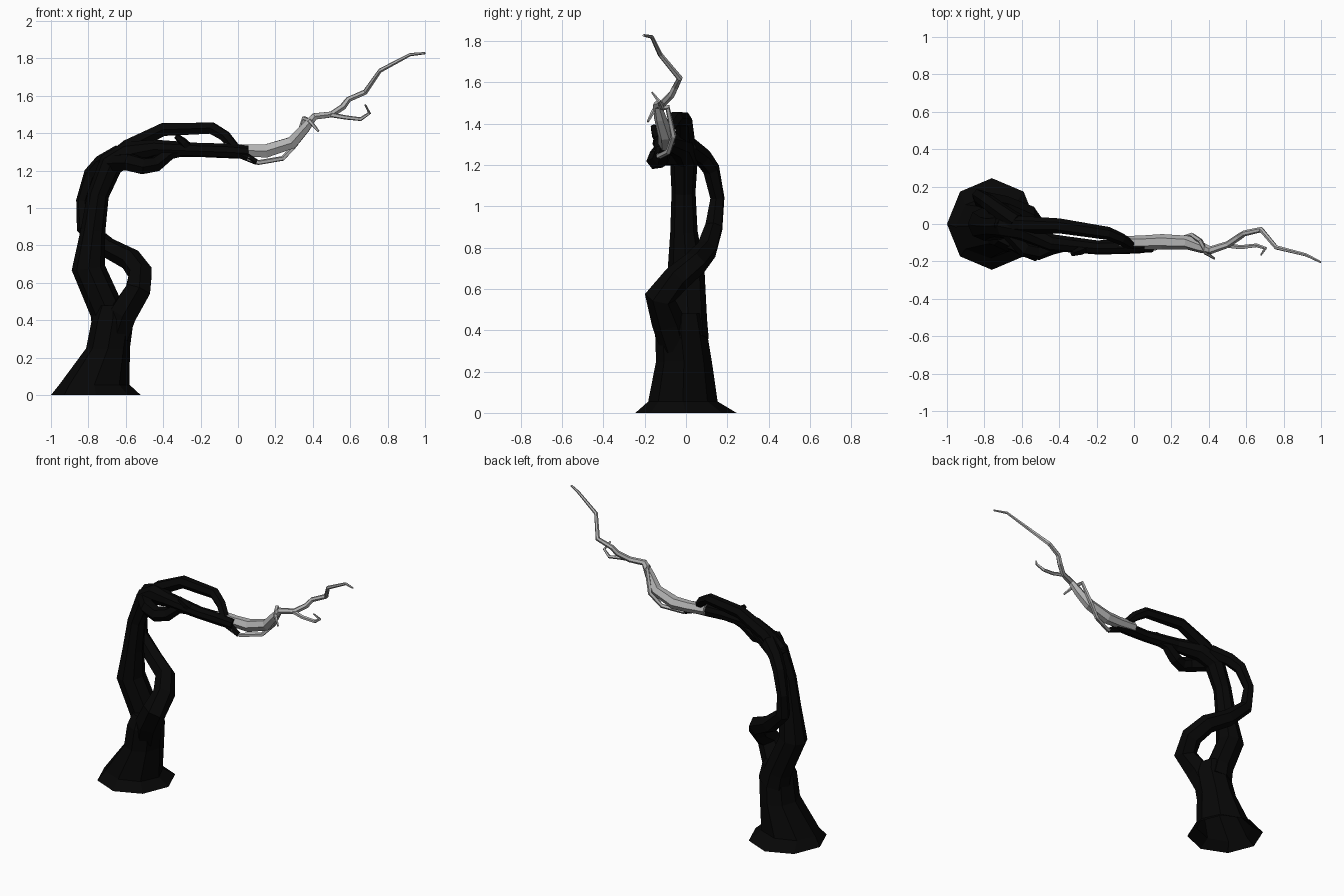
import bpy
import bmesh
from math import cos, sin, tau
from mathutils import Vector

old = bpy.data.objects.get("Cube")
if old:
    bpy.data.objects.remove(old)


def make_material(name, value):
    mat = bpy.data.materials.new(name)
    mat.use_nodes = True
    colour = (value, value, value, 1)
    mat.diffuse_color = colour
    bsdf = mat.node_tree.nodes["Principled BSDF"]
    bsdf.inputs["Base Color"].default_value = colour
    bsdf.inputs["Roughness"].default_value = 0.9
    return mat


bark = make_material("charred black bark", 0.002)
dead_wood = make_material("bare grey wood", 0.45)


def loft(name, rings, mat, open_start=False):
    """Join equal rings of points with quads and cap the ends."""
    bm = bmesh.new()
    loops = [[bm.verts.new(p) for p in ring] for ring in rings]
    count = len(loops[0])
    for low, high in zip(loops, loops[1:]):
        for i in range(count):
            j = (i + 1) % count
            bm.faces.new((low[i], low[j], high[j], high[i]))
    if not open_start:
        bm.faces.new(loops[0][::-1])
    bm.faces.new(loops[-1])
    bmesh.ops.recalc_face_normals(bm, faces=bm.faces)
    mesh = bpy.data.meshes.new(name)
    bm.to_mesh(mesh)
    bm.free()
    mesh.materials.append(mat)
    obj = bpy.data.objects.new(name, mesh)
    bpy.context.scene.collection.objects.link(obj)
    return obj


def limb(name, path, mat, sides=6):
    """Sweep a polygon along (x, y, z, radius) points without twisting."""
    points = [Vector(p[:3]) for p in path]
    last = len(points) - 1
    side = Vector((0, 1, 0))
    rings = []
    for i, (centre, p) in enumerate(zip(points, path)):
        ahead = (points[min(i + 1, last)] - centre).normalized()
        behind = (centre - points[max(i - 1, 0)]).normalized()
        tangent = (ahead + behind).normalized()
        side = (side - tangent * side.dot(tangent)).normalized()
        other = tangent.cross(side)
        rings.append([centre + p[3] * (side * cos(tau * k / sides) + other * sin(tau * k / sides))
                      for k in range(sides)])
    return loft(name, rings, mat)


# Flared octagonal stump, open below: centre x, centre y, height, x radius, y radius
stump = [
    (-.76, 0, 0, .24, .245),
    (-.768, -.015, .055, .188, .168),
    (-.695, -.01, .25, .117, .135),
    (-.67, -.025, .4, .112, .125),
    (-.665, -.02, .48, .085, .1),
]
loft("stump", [[(x + rx * cos(tau * k / 8), y + ry * sin(tau * k / 8), z) for k in range(8)]
               for x, y, z, rx, ry in stump], bark, open_start=True)

# Main trunk, bending over into the long horizontal limb
limb("trunk", [
    (-.68, .01, .36, .1),
    (-.7, .01, .45, .092),
    (-.8, 0, .68, .09),
    (-.775, -.01, .88, .066),
    (-.748, -.012, 1.07, .058),
    (-.68, -.01, 1.235, .068),
    (-.58, -.03, 1.295, .064),
    (-.44, -.1, 1.32, .046),
    (-.2, -.125, 1.31, .038),
    (-.07, -.122, 1.306, .04),
    (.055, -.12, 1.298, .036),
], bark, 8)

# Second stem that winds behind the trunk and rejoins at the bend
limb("winding_stem", [
    (-.65, -.05, .32, .075),
    (-.61, -.085, .44, .082),
    (-.535, -.125, .56, .076),
    (-.52, -.045, .65, .068),
    (-.575, .045, .725, .062),
    (-.7, .1, .79, .055),
    (-.82, .135, .9, .046),
    (-.83, .152, 1.04, .036),
    (-.785, .122, 1.18, .042),
    (-.73, .08, 1.24, .044),
    (-.63, .01, 1.29, .05),
], bark)

# Arched strand above the limb
limb("arched_strand", [
    (-.72, .005, 1.22, .045),
    (-.59, -.005, 1.325, .047),
    (-.4, -.01, 1.42, .04),
    (-.14, -.05, 1.427, .035),
    (-.07, -.08, 1.385, .032),
    (.01, -.13, 1.29, .027),
    (.1, -.135, 1.245, .016),
], bark)

# Sagging strand and its knot below the limb
limb("sagging_strand", [
    (-.68, -.02, 1.24, .05),
    (-.58, -.13, 1.245, .05),
    (-.51, -.145, 1.225, .048),
    (-.44, -.12, 1.235, .044),
    (-.36, -.11, 1.295, .036),
    (-.27, -.12, 1.31, .03),
], bark)
limb("broken_stub", [
    (-.25, -.12, 1.31, .026),
    (-.29, -.145, 1.35, .024),
    (-.33, -.158, 1.385, .016),
], bark, 5)

# Bare grey limb running out to the tip
limb("bare_limb", [
    (-.08, -.1, 1.318, .034),
    (.05, -.098, 1.307, .037),
    (.15, -.095, 1.305, .041),
    (.29, -.1, 1.35, .037),
    (.36, -.125, 1.43, .03),
    (.41, -.14, 1.49, .021),
    (.5, -.11, 1.5, .018),
    (.56, -.07, 1.54, .018),
    (.59, -.05, 1.58, .016),
    (.68, -.03, 1.62, .015),
    (.76, -.125, 1.735, .012),
    (.92, -.165, 1.82, .009),
    (1, -.205, 1.828, .006),
], dead_wood)

# Thin grey strand curling under and over the bare limb
limb("curling_strand", [
    (.05, -.14, 1.265, .015),
    (.11, -.13, 1.243, .014),
    (.24, -.085, 1.265, .014),
    (.31, -.06, 1.34, .014),
    (.355, -.09, 1.48, .014),
    (.385, -.155, 1.465, .012),
    (.43, -.185, 1.41, .006),
], dead_wood, 5)

# Hooked side twig
limb("hooked_twig", [
    (.49, -.115, 1.5, .014),
    (.57, -.125, 1.485, .012),
    (.655, -.115, 1.475, .011),
    (.703, -.13, 1.507, .009),
    (.68, -.165, 1.552, .005),
], dead_wood, 5)
